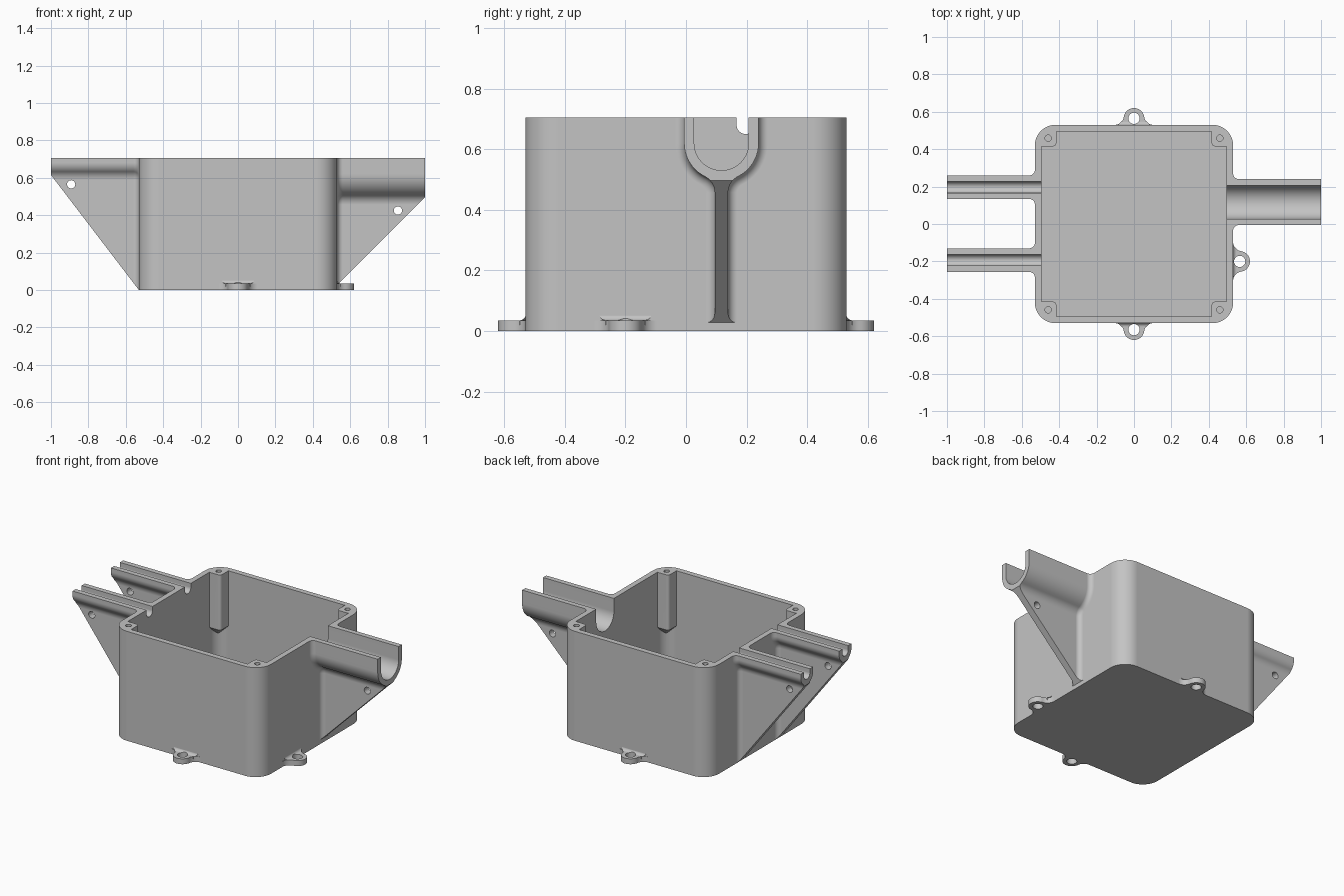
import bpy
import bmesh
from math import sin, cos, pi, atan2, sqrt
from mathutils import Matrix

cube = bpy.data.objects.get("Cube")
if cube:
    bpy.data.objects.remove(cube, do_unlink=True)

HEIGHT = 0.705
HALF = 0.53        # outer half width of the box
INNER = 0.495      # inner half width
STEPS = 10

grey = bpy.data.materials.new("light grey plastic")
grey.use_nodes = True
grey.diffuse_color = (0.55, 0.55, 0.55, 1)
grey.node_tree.nodes["Principled BSDF"].inputs["Base Color"].default_value = grey.diffuse_color


def loft(name, rings, matrix=Matrix()):
    """Closed solid through rings with equal point counts."""
    bm = bmesh.new()
    loops = [[bm.verts.new(p) for p in ring] for ring in rings]
    n = len(loops[0])
    for a, b in zip(loops, loops[1:]):
        for i in range(n):
            j = (i + 1) % n
            bm.faces.new((a[i], a[j], b[j], b[i]))
    bm.faces.new(loops[0][::-1])
    bm.faces.new(loops[-1])
    bm.transform(matrix)
    bmesh.ops.recalc_face_normals(bm, faces=bm.faces)
    mesh = bpy.data.meshes.new(name)
    bm.to_mesh(mesh)
    bm.free()
    mesh.materials.append(grey)
    ob = bpy.data.objects.new(name, mesh)
    bpy.context.collection.objects.link(ob)
    return ob


def prism(name, outline, z0, z1, matrix=Matrix()):
    return loft(name, [[(x, y, z) for x, y in outline] for z in (z0, z1)], matrix)


def combine(target, tool, operation):
    mod = target.modifiers.new(operation, 'BOOLEAN')
    mod.operation = operation
    mod.solver = 'EXACT'
    mod.object = tool
    bpy.context.view_layer.objects.active = target
    bpy.ops.object.modifier_apply(modifier=mod.name)
    bpy.data.objects.remove(tool, do_unlink=True)


def arc(cx, cy, r, a0, a1, steps=STEPS):
    return [(cx + r * cos(a0 + (a1 - a0) * i / steps),
             cy + r * sin(a0 + (a1 - a0) * i / steps)) for i in range(steps + 1)]


def rounded_square(half, r):
    c = half - r
    pts = []
    for k, (sx, sy) in enumerate(((1, 1), (-1, 1), (-1, -1), (1, -1))):
        pts += arc(sx * c, sy * c, r, k * pi / 2, (k + 1) * pi / 2)
    return pts


def circle(x, y, r):
    return arc(x, y, r, 0, 2 * pi, 32)[:-1]


def arm_ring(x, offset, R, zc):
    """Trough outline with a fillet into the thin web below it."""
    t, f = 0.022, 0.06
    drop = sqrt((R + f) ** 2 - (t + f) ** 2)
    theta = atan2(drop, t + f)
    half = [(R + offset, HEIGHT + 0.05)]
    half += arc(0, zc, R + offset, 0, -theta)
    half += arc(t + f, zc - drop, f - offset, pi - theta, pi)[1:]
    half.append((t + offset, -0.05))
    return [(x, w, z) for w, z in half] + [(x, -w, z) for w, z in reversed(half)]


def make_arm(body, side, y, R, r, zc, z_wall, z_end, hole):
    place = Matrix.Translation((0, y, 0)) @ Matrix.Rotation(0 if side > 0 else pi, 4, 'Z')
    blend = 0.03
    rings = [arm_ring(HALF - 0.02, blend, R, zc)]
    for i in range(STEPS + 1):
        a = i / STEPS * pi / 2
        rings.append(arm_ring(HALF + blend * (1 - cos(a)), blend * (1 - sin(a)), R, zc))
    rings.append(arm_ring(1, 0, R, zc))
    arm = loft("cable_arm", rings, place)
    # sloping underside
    slope = (z_end - z_wall) / (1 - HALF)
    wedge = [(x, z_wall + slope * (x - HALF)) for x in (0.4, 1.2)] + [(1.2, -0.5), (0.4, -0.5)]
    combine(arm, loft("slope_cutter", [[(x, s, z) for x, z in wedge] for s in (-0.3, 0.3)], place),
            'DIFFERENCE')
    combine(arm, loft("tie_hole", [[(x, s, z) for x, z in circle(hole[0], hole[1], 0.022)]
                                   for s in (-0.3, 0.3)], place), 'DIFFERENCE')
    combine(body, arm, 'UNION')
    # open channel through the wall
    groove = [(r, 0.9)] + arc(0, zc, r, 0, -pi, 2 * STEPS) + [(-r, 0.9)]
    return loft("channel_cutter", [[(x, w, z) for w, z in groove] for x in (0.45, 1.1)], place)


def make_lug(body, angle, along):
    """Screw lug, local y pointing out of the wall."""
    place = Matrix.Rotation(angle, 4, 'Z') @ Matrix.Translation((along, HALF, 0))
    R, f, cy = 0.055, 0.05, 0.035
    a = sqrt((R + f) ** 2 - (f - cy) ** 2)
    tilt = atan2(f - cy, a)
    right = [(a, -0.02)] + arc(a, f, f, -pi / 2, -pi + tilt)
    right += arc(0, cy, R, tilt, pi / 2)[1:]
    outline = right + [(-x, y) for x, y in reversed(right[:-1])]
    combine(body, prism("lug", outline, -0.05, 0.035, place), 'UNION')
    # curved root on top of the lug
    rings = []
    for i in range(-1, STEPS + 1):
        b = max(i, 0) / STEPS * pi / 2
        y = 0.02 * (1 - sin(b)) - 0.0005
        z = 0.02 if i < 0 else 0.055 - 0.02 * cos(b)
        h = 0.085 - y
        rings.append([(-h, -0.02, z), (h, -0.02, z), (h, y, z), (-h, y, z)])
    combine(body, loft("lug_root", rings, place), 'UNION')
    combine(body, prism("lug_hole", circle(0, cy, 0.03), -0.1, 0.1, place), 'DIFFERENCE')


# Box shell
body = prism("enclosure_box", rounded_square(HALF, 0.11), -0.05, HEIGHT + 0.05)
combine(body, prism("cavity", rounded_square(INNER, 0.075), 0.035, 1), 'DIFFERENCE')

# Corner screw posts with tapered undersides
for k in range(4):
    turn = Matrix.Rotation(k * pi / 2, 4, 'Z')
    lo, hi, c = 0.415, 0.4975, 0.018
    plan = [(hi, hi), (lo + 0.004, hi), (lo, hi - 0.004), (lo, lo + c)]
    plan += arc(lo + c, lo + c, c, pi, 1.5 * pi, 4)[1:-1]
    plan += [(lo + c, lo), (hi - 0.004, lo), (hi, lo + 0.004)]
    tip = [(hi + (x - hi) * 0.25, hi + (y - hi) * 0.25, 0.29) for x, y in plan]
    rings = [tip] + [[(x, y, z) for x, y in plan] for z in (0.35, HEIGHT + 0.05)]
    combine(body, loft("screw_post", rings, turn), 'UNION')
    combine(body, prism("screw_hole", circle(0.459, 0.459, 0.017), 0.45, 0.9, turn), 'DIFFERENCE')

# Cable arms: one wide on the left, two narrow on the right
channels = [make_arm(body, 1, 0.117, 0.123, 0.09, 0.62, 0.027, 0.497, (0.855, 0.425))]
for y in (0.197, -0.193):
    channels.append(make_arm(body, -1, y, 0.063, 0.03, 0.68, 0, 0.615, (0.892, 0.565)))
for channel in channels:
    combine(body, channel, 'DIFFERENCE')

# Mounting lugs: back, front, left side
make_lug(body, 0, 0)
make_lug(body, pi, 0)
make_lug(body, -pi / 2, 0.2)

# Trim flat at the rim and base
trim = [(-2, -2), (2, -2), (2, 2), (-2, 2)]
combine(body, prism("trim", trim, 0, HEIGHT), 'INTERSECT')

bpy.ops.object.select_all(action='DESELECT')
body.select_set(True)
bpy.context.view_layer.objects.active = body
bpy.ops.object.shade_smooth_by_angle(angle=pi / 6)
weighted = body.modifiers.new("weighted normals", 'WEIGHTED_NORMAL')
weighted.keep_sharp = True
